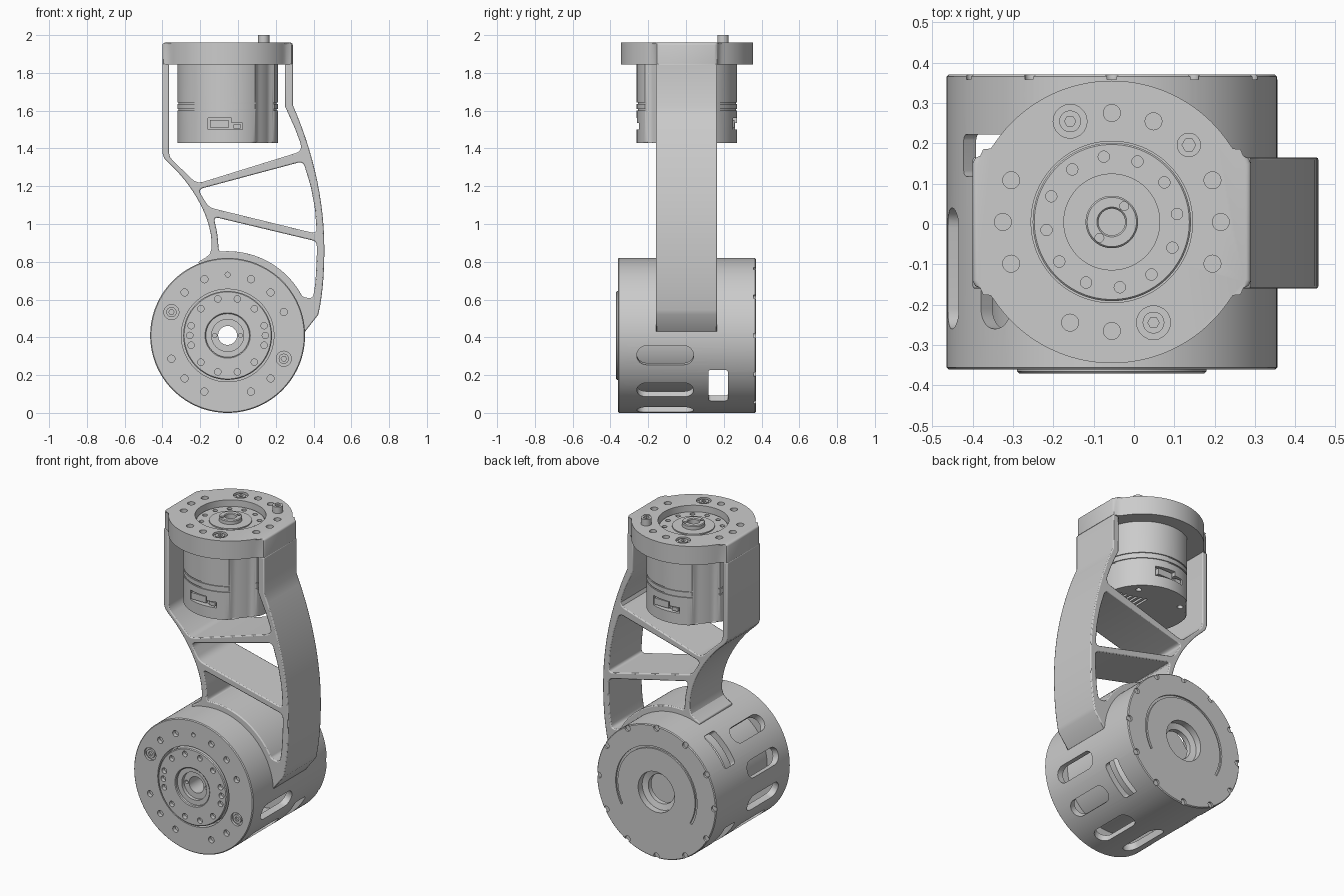
import bpy, bmesh
from math import sin, cos, pi, radians
from mathutils import Matrix, Vector
from mathutils.geometry import interpolate_bezier

if "Cube" in bpy.data.objects:
    bpy.data.objects.remove(bpy.data.objects["Cube"])

grey = bpy.data.materials.new("machined grey")
grey.use_nodes = True
grey.diffuse_color = (0.6, 0.6, 0.6, 1)
grey.node_tree.nodes["Principled BSDF"].inputs["Base Color"].default_value = (0.6, 0.6, 0.6, 1)

# Local frames: the arm and housing are drawn facing the front, the motor facing up
FRONT = Matrix.Rotation(pi / 2, 4, 'X')
HOUSING = Matrix.Translation((-0.055, 0, 0.41)) @ FRONT
MOTOR = Matrix.Translation((-0.055, 0.005, 0))
made = []


def polar(r, deg):
    return (r * cos(radians(deg)), r * sin(radians(deg)))


def arc(r, a, b, n=32):
    return [polar(r, a + (b - a) * i / n) for i in range(n + 1)]


def bezier(*pts, n=14):
    a, b, c, d = (Vector((*p, 0)) for p in pts)
    return [tuple(v[:2]) for v in interpolate_bezier(a, b, c, d, n)]


def rounded(pts, r):
    """Round every corner of a polygon."""
    out = []
    for i, p in enumerate(pts):
        p = Vector(p)
        to_prev, to_next = Vector(pts[i - 1]) - p, Vector(pts[(i + 1) % len(pts)]) - p
        a = p + to_prev.normalized() * min(r, to_prev.length * 0.45)
        b = p + to_next.normalized() * min(r, to_next.length * 0.45)
        for k in range(6):
            t = k / 5
            out.append(tuple(a * (1 - t) ** 2 + p * 2 * t * (1 - t) + b * t * t))
    return out


def capsule(cx, cy, hx, hy, r):
    out = []
    for sx, sy, start in ((1, 1, 0), (-1, 1, 90), (-1, -1, 180), (1, -1, 270)):
        out += [(cx + sx * (hx - r) + x, cy + sy * (hy - r) + y)
                for x, y in arc(r, start, start + 90, 6)]
    return out


def loop(pts):
    """Drop repeated points and make the polygon run counterclockwise."""
    pts = [p for i, p in enumerate(pts) if (Vector(p) - Vector(pts[i - 1])).length > 5e-4]
    area = sum(pts[i - 1][0] * p[1] - p[0] * pts[i - 1][1] for i, p in enumerate(pts))
    return pts if area > 0 else pts[::-1]


def add_prism(bm, pts, z0, z1, mtx=Matrix(), bevel=0, end=0):
    pts = loop(pts)
    rings = [[bm.verts.new(mtx @ Vector((x, y, z))) for x, y in pts] for z in (z0, z1)]
    caps = [bm.faces.new(rings[0][::-1]), bm.faces.new(rings[1])]
    for i in range(len(pts)):
        bm.faces.new((rings[0][i - 1], rings[0][i], rings[1][i], rings[1][i - 1]))
    if bevel:
        bmesh.ops.bevel(bm, geom=list(caps[end].edges), offset=bevel, segments=3,
                        profile=0.5, affect='EDGES', clamp_overlap=True)


def add_rods(bm, r, radius, angles, z0, z1, sides=20):
    for a in angles:
        x, y = polar(radius, a)
        add_prism(bm, [(x + u, y + v) for u, v in arc(r, 0, 360, sides)[:-1]], z0, z1)


def add_lathe(bm, prof, seg=128):
    prof = loop(prof)
    rings = [[bm.verts.new((*polar(r, 360 * i / seg), z)) for r, z in prof] for i in range(seg)]
    for i in range(seg):
        for j in range(len(prof)):
            bm.faces.new((rings[i - 1][j - 1], rings[i][j - 1], rings[i][j], rings[i - 1][j]))


def part(name, bm, mtx=Matrix(), keep=True):
    bm.transform(mtx)
    bm.normal_update()
    mesh = bpy.data.meshes.new(name)
    bm.to_mesh(mesh)
    bm.free()
    mesh.materials.append(grey)
    ob = bpy.data.objects.new(name, mesh)
    bpy.context.collection.objects.link(ob)
    if keep:
        made.append(ob)
    return ob


def lathe(name, prof, mtx):
    bm = bmesh.new()
    add_lathe(bm, prof)
    return part(name, bm, mtx)


def cut(ob, bm, mtx=Matrix()):
    tool = part("cutter", bm, mtx, keep=False)
    mod = ob.modifiers.new("cut", 'BOOLEAN')
    mod.operation, mod.solver, mod.object = 'DIFFERENCE', 'EXACT', tool
    bpy.context.view_layer.objects.active = ob
    bpy.ops.object.modifier_apply(modifier=mod.name)
    bpy.data.objects.remove(tool)


# Lower joint housing: hollow drum with slots, screw holes, rim notches and a rear groove
housing = lathe("joint_housing", [
    (0.245, 0.36), (0.405, 0.36), (0.41, 0.355), (0.41, -0.365), (0.405, -0.37), (0.125, -0.37),
    (0.125, -0.33), (0.09, -0.32), (0.09, -0.29), (0.37, -0.29), (0.37, 0.29), (0.245, 0.29)], HOUSING)
bm = bmesh.new()
slots = [(a, -0.11, 0.15, 0.052, 0.05) for a in (135, 165, 195, 225, 255, 285, 315, 345)]
slots += [(a, 0.17, 0.052, 0.11, 0.015) for a in (138, 222, 318)]
for a, y, hx, hy, r in slots:
    add_prism(bm, capsule(y, 0, hx, hy, r), 0.33, 0.5,
              Matrix.Rotation(radians(a), 4, 'Z') @ Matrix.Rotation(pi / 2, 4, 'Y'))
small = [22.5 * k for k in range(16) if k not in (0, 4, 7, 8, 12, 15)]
add_rods(bm, 0.019, 0.322, small, 0.335, 0.4)
add_rods(bm, 0.013, 0.322, [90], 0.335, 0.4)
add_rods(bm, 0.04, 0.322, [157.5, 337.5], 0.345, 0.4)
add_rods(bm, 0.018, 0.396, range(0, 360, 30), -0.4, -0.358)
add_prism(bm, arc(0.28, -30, 210, 64) + arc(0.266, 210, -30, 64), -0.4, -0.36)
cut(housing, bm, HOUSING)

# Lower joint output plate and the motor inside the drum
plate = lathe("joint_output_plate", [
    (0.05, 0.33), (0.085, 0.33), (0.085, 0.352), (0.115, 0.352), (0.115, 0.366), (0.12, 0.37),
    (0.23, 0.37), (0.235, 0.365), (0.235, 0.28), (0.05, 0.28)], HOUSING)
bm = bmesh.new()
add_rods(bm, 0.017, 0.2, [0, 180] + list(range(15, 360, 30)), 0.345, 0.4)
add_rods(bm, 0.011, 0.068, [0, 180], 0.31, 0.4)
cut(plate, bm, HOUSING)
lathe("joint_motor_core", [(0.05, 0.3), (0.3, 0.3), (0.3, -0.09), (0.28, -0.11), (0.05, -0.11)], HOUSING)

# Link arm: open fork on top, curved sides, band wrapped on the drum, two truss windows
outline = [(-0.4, 1.847), (-0.4, 1.375), (-0.392, 1.35)]
outline += bezier((-0.37, 1.325), (-0.25, 1.22), (-0.13, 1.03), (-0.14, 0.87))
outline += [(-0.15, 0.84), (-0.175, 0.82), (-0.21, 0.8)]
outline += [(x - 0.055, y + 0.41) for x, y in arc(0.39, 112, 3)]
outline += [(0.355, 0.43)]
outline += bezier((0.425, 0.52), (0.45, 0.63), (0.457, 0.75), (0.457, 0.87))
outline += bezier((0.457, 0.87), (0.457, 1.12), (0.4, 1.38), (0.29, 1.63))
outline += [(0.29, 1.847), (0.25, 1.847), (0.25, 1.62), (0.3, 1.51), (0.33, 1.43), (0.335, 1.405),
            (0.325, 1.385), (0.305, 1.375), (-0.185, 1.223), (-0.21, 1.22), (-0.235, 1.23),
            (-0.345, 1.335), (-0.36, 1.355), (-0.366, 1.38), (-0.366, 1.847)]
bm = bmesh.new()
add_prism(bm, outline, -0.165, 0.16)
arm = part("link_arm", bm, FRONT)
bm = bmesh.new()
upper = [(-0.212, 1.183), (0.345, 1.332), (0.385, 1.2), (0.408, 1.08), (0.417, 0.948), (-0.155, 1.088)]
add_prism(bm, rounded(upper, 0.03), -0.3, 0.3)
lower = [(-0.128, 1.038), (0.417, 0.908), (0.417, 0.82), (0.41, 0.69), (0.397, 0.605)]
lower += [(x - 0.055, y + 0.41) for x, y in arc(0.446, 27, 96, 20)] + [(-0.108, 0.94)]
add_prism(bm, rounded(lower, 0.025), -0.3, 0.3)
cut(arm, bm, FRONT)
soften = arm.modifiers.new("soft edges", 'BEVEL')
soften.width, soften.segments, soften.angle_limit = 0.006, 2, radians(60)

# Upper mounting flange: disc merged with a block that carries the fork
quarter = [(0.345, 0.145), (0.339, 0.158), (0.326, 0.164), (0.312, 0.17), (0.3, 0.182)]
quarter += arc(0.35, 34, 90, 24)
half = quarter + [(-x, y) for x, y in quarter[::-1]]
bm = bmesh.new()
add_prism(bm, half + [(-x, -y) for x, y in half], 1.845, 1.96, bevel=0.012, end=1)
flange = part("mounting_flange", bm, MOTOR)
bm = bmesh.new()
add_rods(bm, 0.2, 0, [0], 1.7, 2.1, sides=128)
add_rods(bm, 0.021, 0.27, [0, 22.5, 67.5, 90, 157.5, 180, 202.5, 247.5, 270, 337.5], 1.93, 2.1)
add_rods(bm, 0.042, 0.27, [112.5, 292.5], 1.945, 2.1)
cut(flange, bm, MOTOR)

# Large screws with sockets on both flanges
for name, mtx, z, radius, angles in (("housing_screws", HOUSING, 0.345, 0.322, (157.5, 337.5)),
                                     ("flange_screws", MOTOR, 1.945, 0.27, (112.5, 292.5))):
    bm = bmesh.new()
    add_rods(bm, 0.027, radius, angles, z - 0.02, z + 0.012)
    screws = part(name, bm, mtx)
    bm = bmesh.new()
    add_rods(bm, 0.014, radius, angles, z - 0.01, z + 0.1, sides=6)
    cut(screws, bm, mtx)

# Locating pin
bm = bmesh.new()
add_rods(bm, 0.03, 0.27, [45], 1.9, 2.0, sides=32)
pin = part("locating_pin", bm, MOTOR)
bm = bmesh.new()
add_rods(bm, 0.017, 0.27, [45], 1.98, 2.1, sides=6)
cut(pin, bm, MOTOR)

# Upper motor output plate and hub
rotor = lathe("motor_output_plate", [
    (0.033, 1.86), (0.033, 1.95), (0.037, 1.955), (0.061, 1.955), (0.065, 1.95), (0.065, 1.93),
    (0.12, 1.93), (0.12, 1.923), (0.192, 1.923), (0.196, 1.919), (0.196, 1.85), (0.033, 1.85)], MOTOR)
bm = bmesh.new()
add_rods(bm, 0.014, 0.163, range(7, 360, 30), 1.9, 2.1)
add_rods(bm, 0.011, 0.05, [52, 232], 1.94, 2.1)
cut(rotor, bm, MOTOR)

# Upper motor can: round body with two opposite shallow channels
body = []
for a in range(0, 360, 3):
    off = abs((a - 141) % 180 - 90)
    body.append(polar(0.266 - 0.02 * max(0, min(1, (off - 72) / 7)), a))
bm = bmesh.new()
add_prism(bm, body, 1.43, 1.852, bevel=0.008)
can = part("motor_can", bm, MOTOR)
bm = bmesh.new()
for z in (1.605, 1.64):
    add_lathe(bm, [(0.26, z - 0.004), (0.3, z - 0.004), (0.3, z + 0.004), (0.26, z + 0.004)])
socket = [(-0.105, 1.5), (0.08, 1.5), (0.08, 1.535), (0.02, 1.535), (0.02, 1.56), (-0.105, 1.56)]
for turn in (0, pi):
    add_prism(bm, socket, 0.23, 0.3, Matrix.Rotation(turn, 4, 'Z') @ FRONT)
for k in range(6):
    add_prism(bm, capsule(0.05 + 0.03 * k, 0, 0.007, 0.1 - 0.008 * k, 0.006), 1.4, 1.45)
add_rods(bm, 0.017, 0.215, [45, 135, 225, 315], 1.4, 1.45)
cut(can, bm, MOTOR)

# Connectors seated in the sockets
bm = bmesh.new()
for turn in (0, pi):
    for x, z, w, h in ((-0.043, 1.53, 0.05, 0.02), (0.05, 1.517, 0.02, 0.011)):
        add_prism(bm, capsule(x, z, w, h, 0.003), 0.2, 0.253, Matrix.Rotation(turn, 4, 'Z') @ FRONT)
part("motor_connectors", bm, MOTOR)

# Smooth curves, keep machined edges crisp
for ob in made:
    bpy.ops.object.select_all(action='DESELECT')
    ob.select_set(True)
    bpy.context.view_layer.objects.active = ob
    bpy.ops.object.shade_smooth_by_angle(angle=radians(32))
